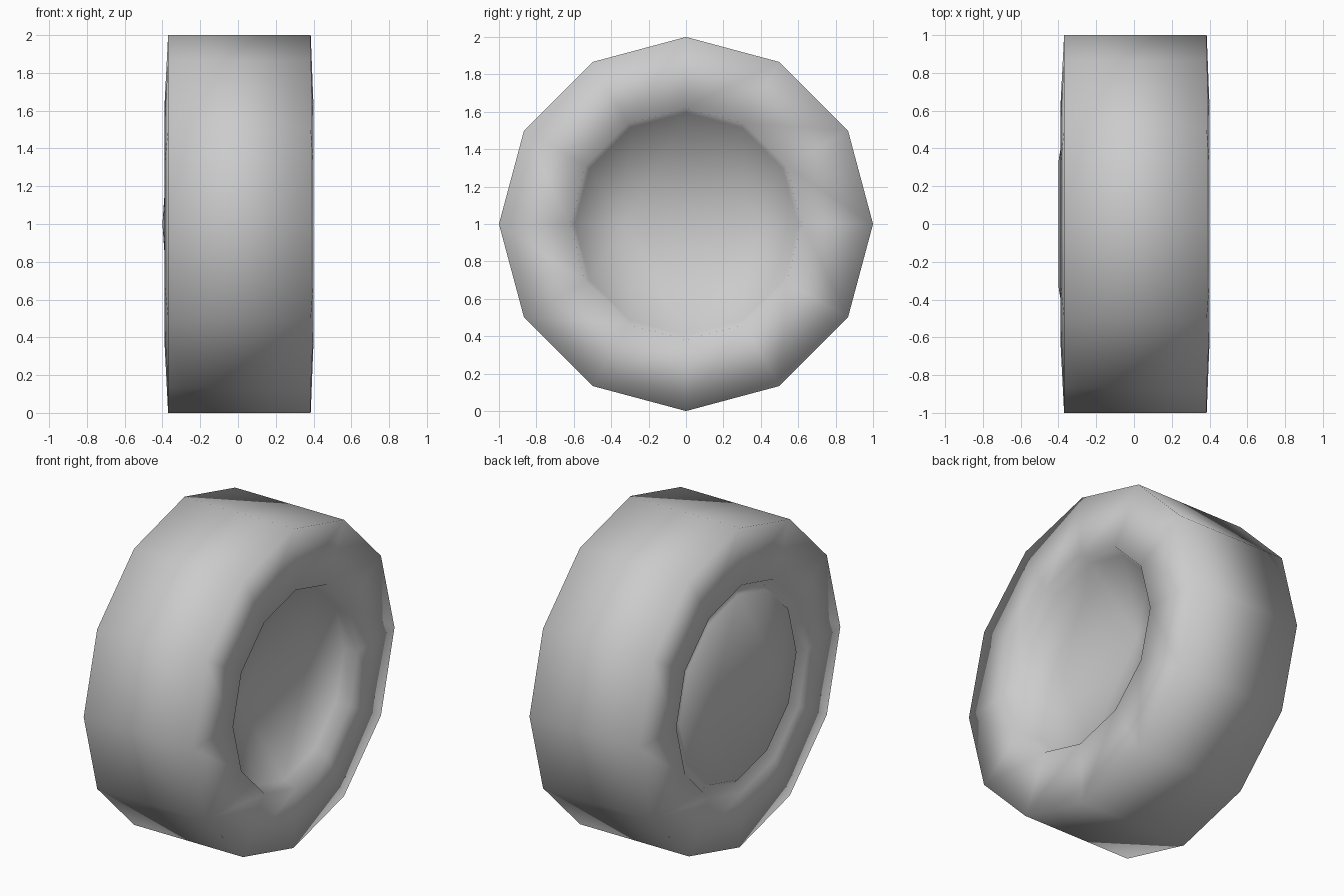
import bpy, bmesh, math

if "Cube" in bpy.data.objects:
    bpy.data.objects.remove(bpy.data.objects["Cube"])

SIDES = 12

# Half-section of the wheel: (x along axle, radius), from outer hub cap to inner dish
profile = [
    (-0.36, 0.58),   # hub cap edge
    (-0.325, 0.61),  # groove bottom
    (-0.388, 0.65),  # rim lip
    (-0.37, 1.0),    # tread edge
    (0.385, 1.0),    # other tread edge
    (0.40, 0.62),    # rim lip
    (0.32, 0.595),   # dish wall bottom
]

bm = bmesh.new()
rings = []
for x, r in profile:
    rings.append([bm.verts.new((x, r * math.cos(2 * math.pi * i / SIDES),
                                1 + r * math.sin(2 * math.pi * i / SIDES)))
                  for i in range(SIDES)])

# Skin neighbouring rings
for a, b in zip(rings, rings[1:]):
    for i in range(SIDES):
        j = (i + 1) % SIDES
        bm.faces.new((a[i], a[j], b[j], b[i]))


def ridge_cap(ring, x, half):
    """Close a ring with a shallow roof whose ridge runs along y."""
    right = bm.verts.new((x, half, 1))
    left = bm.verts.new((x, -half, 1))
    q = SIDES // 4
    for i in range(SIDES):
        tip = left if q <= i < 3 * q else right
        bm.faces.new((ring[i], ring[(i + 1) % SIDES], tip))
    bm.faces.new((ring[q], left, right))
    bm.faces.new((ring[3 * q], right, left))


ridge_cap(rings[0], -0.40, 0.33)   # raised hub
ridge_cap(rings[-1], 0.25, 0.33)   # hollow dish
bmesh.ops.recalc_face_normals(bm, faces=bm.faces)
for f in bm.faces:
    f.smooth = True

mesh = bpy.data.meshes.new("wheel")
bm.to_mesh(mesh)
bm.free()
wheel = bpy.data.objects.new("wheel", mesh)
bpy.context.collection.objects.link(wheel)
